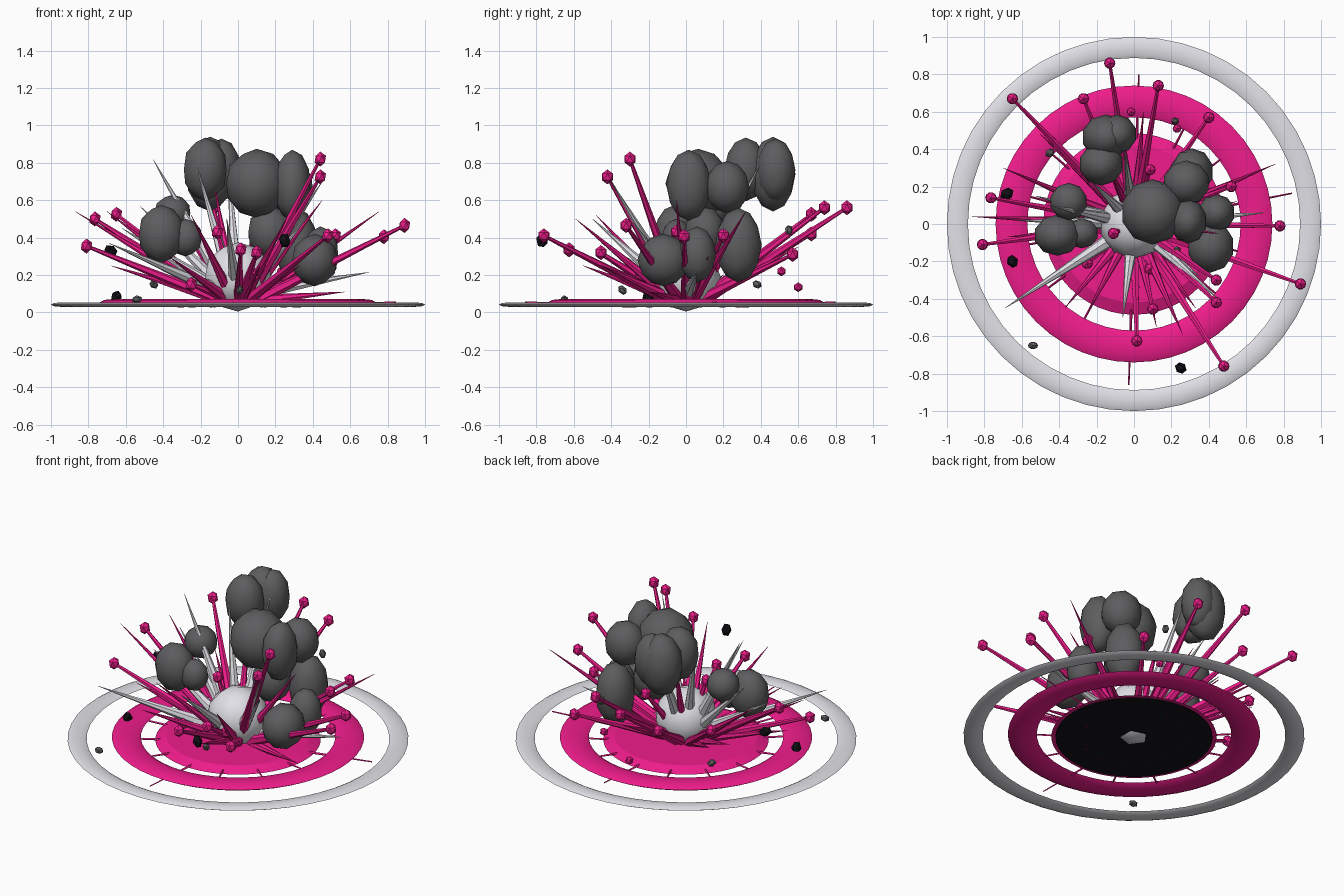
import bpy, math, random
from mathutils import Vector

if "Cube" in bpy.data.objects:
    bpy.data.objects.remove(bpy.data.objects["Cube"])
random.seed(4)


def material(name, rgb):
    m = bpy.data.materials.new(name)
    m.diffuse_color = (*rgb, 1)
    m.use_nodes = True
    m.node_tree.nodes["Principled BSDF"].inputs["Base Color"].default_value = m.diffuse_color
    return m


PINK = material("pink", (0.87, 0.012, 0.26))
PALE = material("pale", (0.75, 0.75, 0.80))
SMOKE = material("smoke", (0.11, 0.11, 0.115))
BLACK = material("black", (0.006, 0.006, 0.009))


def finish(name, mat, smooth=True):
    o = bpy.context.object
    o.name = name
    o.data.materials.append(mat)
    bpy.ops.object.transform_apply(location=False, rotation=False, scale=True)
    if smooth:
        bpy.ops.object.shade_smooth_by_angle(angle=math.radians(40))
    return o


def ring(name, radius, half, z, height, mat):
    bpy.ops.mesh.primitive_torus_add(major_segments=48, minor_segments=8, major_radius=radius,
                                     minor_radius=half, location=(0, 0, z))
    bpy.context.object.scale.z = height / half
    finish(name, mat)


def disc(name, radius, z0, z1, mat, top=None):
    bpy.ops.mesh.primitive_cone_add(vertices=48, radius1=radius, radius2=top or radius,
                                    depth=z1 - z0, location=(0, 0, (z0 + z1) / 2))
    finish(name, mat, False)


def blob(name, loc, size, mat, sub=2, smooth=True, spin=0):
    bpy.ops.mesh.primitive_ico_sphere_add(subdivisions=sub, radius=1, location=loc)
    bpy.context.object.scale = size
    finish(name, mat, smooth).rotation_euler = (spin, spin * 0.7, spin * 1.3)


def spike(name, start, tip, r1, r2, mat, sides=7):
    a, b = Vector(start), Vector(tip)
    bpy.ops.mesh.primitive_cone_add(vertices=sides, radius1=r1, radius2=r2, depth=(b - a).length,
                                    location=(a + b) / 2,
                                    rotation=(b - a).to_track_quat('Z', 'Y').to_euler())
    finish(name, mat)


# Ground shock rings and scorched disc
ring("outer_shock_ring", 0.944, 0.056, 0.042, 0.012, PALE)
ring("inner_shock_ring", 0.655, 0.085, 0.053, 0.02, PINK)
disc("blast_disc", 0.485, 0.035, 0.065, PINK, 0.42)
disc("scorch_disc", 0.46, 0.028, 0.036, BLACK)

# Bright core
blob("blast_core", (0, 0, 0.19), (0.185, 0.185, 0.185), PALE)

# Thin radial streaks lying on the ground
for i in range(14):
    a = math.radians(11 + i * 360 / 14)
    length = {0: 0.86, 3: 0.8, 10: 0.86}.get(i, random.uniform(0.62, 0.72))
    d = Vector((math.cos(a), math.sin(a), 0))
    spike("ground_streak", d * 0.3 + Vector((0, 0, 0.035)), d * length + Vector((0, 0, 0.055)),
          0.009, 0.004, PINK, 4)

# Sparks: pink tapered trails with a bead at the tip
for p in [(-.13, .86, .56), (.13, .74, .56), (-.27, .67, .42), (-.65, .67, .525),
          (.40, .57, .31), (.52, .20, .41), (.78, -.01, .405), (.89, -.32, .465),
          (.44, -.30, .82), (.44, -.42, .725), (.48, -.76, .41), (.015, -.625, .335),
          (.10, -.455, .32), (-.81, -.11, .355), (-.765, .14, .50), (-.11, -.05, .43),
          (.085, .29, .42), (.085, -.24, .2), (-.25, -.21, .15)]:
    v = Vector(p)
    spike("spark_trail", Vector((v.x * .1, v.y * .1, 0.06)), v, 0.032, 0.009, PINK, 6)
    blob("spark_bead", p, (0.034, 0.034, 0.04), PINK, 1, False)
for p in [(-.015, .6, .135), (.23, .51, .22)]:
    blob("loose_bead", p, (0.026, 0.026, 0.026), PINK, 1, False)

# Pale spikes
for p in [(-.69, -.45, .37), (.45, -.40, .70), (-.06, -.50, .50), (-.525, .15, .57),
          (-.455, .10, .82), (-.22, .22, .78), (-.05, .40, .80), (.70, .06, .215),
          (.35, -.28, .48), (-.62, .02, .45)]:
    v = Vector(p)
    spike("pale_spike", Vector((v.x * .1, v.y * .1, 0.1)), v, 0.042, 0.001, PALE)

# Pink spikes
for p in [(-.87, .04, .54), (-.70, .30, .54), (.755, .32, .54), (.57, -.2, .11),
          (-.37, -.45, .30), (.26, -.59, .50), (-.25, -.48, .52), (.12, -.55, .25),
          (-.5, .48, .3), (.55, .12, .3), (.33, -.45, .25), (.05, .6, .35),
          (.45, -.05, .6), (-.13, .3, .7), (-.45, .2, .2), (-.68, -.07, .25)]:
    v = Vector(p)
    spike("pink_spike", Vector((v.x * .1, v.y * .1, 0.06)), v, 0.034, 0.001, PINK)

# Smoke puffs: location, half sizes
for loc, size in [
        ((-.15, .465, .74), (.13, .12, .20)), ((-.175, .32, .765), (.12, .115, .17)),
        ((-.09, .48, .76), (.105, .105, .17)),
        ((.10, .065, .69), (.17, .175, .185)), ((.29, .015, .68), (.10, .12, .19)),
        ((.28, .22, .67), (.125, .12, .14)), ((.31, .28, .36), (.115, .125, .20)),
        ((.17, .10, .43), (.12, .11, .14)),
        ((.41, -.12, .28), (.125, .14, .14)), ((.44, .06, .31), (.10, .10, .15)),
        ((-.41, -.06, .42), (.125, .11, .155)), ((-.35, .12, .53), (.10, .10, .10)),
        ((-.28, -.05, .40), (.09, .08, .10))]:
    blob("smoke_puff", loc, size, SMOKE)

# Debris chunks
for i, p in enumerate([(-.68, .16, .33), (-.65, -.20, .08), (.25, -.77, .385)]):
    blob("dark_debris", p, (0.042, 0.034, 0.03), BLACK, 1, False, i + 0.5)
for i, p in enumerate([(-.54, -.65, .07), (-.45, .38, .15), (.01, -.34, .12),
                       (.23, -.14, .40), (.22, .55, .44)]):
    blob("grey_debris", p, (0.03, 0.022, 0.022), SMOKE, 1, False, i * 0.6)
